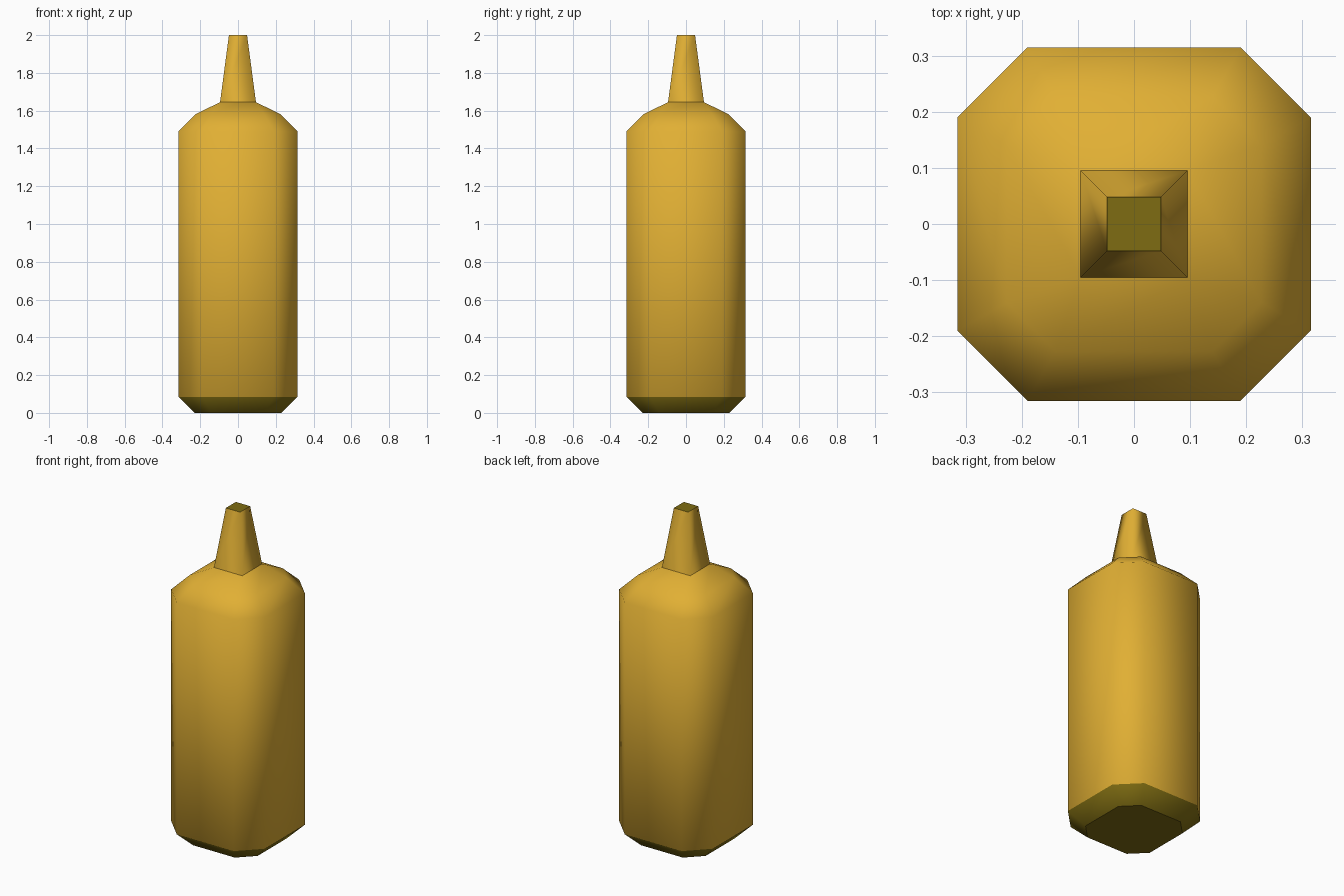
import bpy, bmesh

if "Cube" in bpy.data.objects:
    bpy.data.objects.remove(bpy.data.objects["Cube"])


def material(name, rgb):
    m = bpy.data.materials.new(name)
    m.diffuse_color = (*rgb, 1)
    m.use_nodes = True
    m.node_tree.nodes["Principled BSDF"].inputs["Base Color"].default_value = m.diffuse_color
    return m


MATS = [material("mustard yellow", (0.75, 0.43, 0.034)),
        material("dark olive", (0.21, 0.15, 0.006))]


def ring(bm, z, half, flat):
    """Chamfered-square ring: half width and half length of its flat sides."""
    pts = [(half, -flat), (half, flat), (flat, half), (-flat, half),
           (-half, flat), (-half, -flat), (-flat, -half), (flat, -half)]
    return [bm.verts.new((x, y, z)) for x, y in pts]


def loft(name, rings, cap_bottom, cap_top, olive_rule):
    bm = bmesh.new()
    loops = [ring(bm, *r) for r in rings]
    for a, b in zip(loops, loops[1:]):
        for i in range(8):
            j = (i + 1) % 8
            bm.faces.new((a[i], a[j], b[j], b[i]))
    if cap_bottom:
        bm.faces.new(loops[0][::-1])
    if cap_top:
        bm.faces.new(loops[-1])
    # square rings collapse their chamfers to single corners
    bmesh.ops.remove_doubles(bm, verts=bm.verts, dist=1e-5)
    bmesh.ops.recalc_face_normals(bm, faces=bm.faces)
    for f in bm.faces:
        f.smooth = abs(f.normal.z) < 0.99
        f.material_index = int(olive_rule(f.calc_center_median().z))
    me = bpy.data.meshes.new(name)
    bm.to_mesh(me)
    bm.free()
    for m in MATS:
        me.materials.append(m)
    ob = bpy.data.objects.new(name, me)
    bpy.context.collection.objects.link(ob)
    return ob


# bottle body with dark chamfered base and rounded shoulders
loft("bottle_body",
     [(0, 0.23, 0.14), (0.085, 0.315, 0.19), (1.49, 0.315, 0.19),
      (1.58, 0.227, 0.14), (1.645, 0.095, 0.095)],
     True, False, lambda z: z < 0.08)

# tapered square nozzle with dark opening
loft("nozzle", [(1.645, 0.095, 0.095), (2.0, 0.048, 0.048)],
     False, True, lambda z: z > 1.99)
